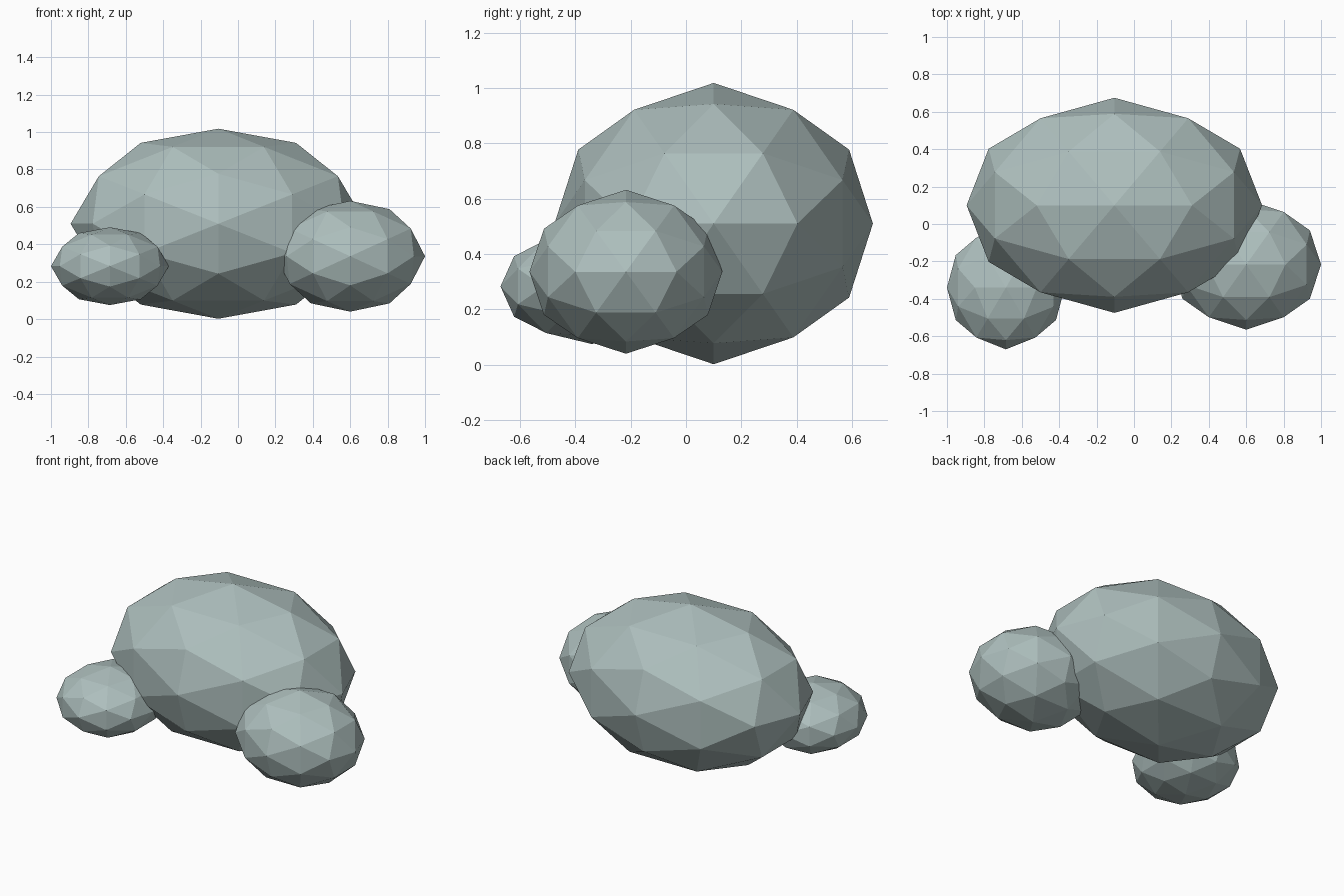
import bpy
import bmesh
from math import sqrt
from mathutils import Vector

cube = bpy.data.objects.get("Cube")
if cube:
    bpy.data.objects.remove(cube, do_unlink=True)

# Single grey-green stone colour
COLOR = (0.42, 0.52, 0.51, 1.0)
stone = bpy.data.materials.new("grey_green_stone")
stone.use_nodes = True
stone.diffuse_color = COLOR
bsdf = next(n for n in stone.node_tree.nodes if n.type == 'BSDF_PRINCIPLED')
bsdf.inputs["Base Color"].default_value = COLOR
bsdf.inputs["Roughness"].default_value = 0.9


def faceted_boulder(name, center, radii):
    """Flat-shaded ellipsoid from an axis-aligned icosahedron split once."""
    golden = (1 + sqrt(5)) / 2
    bm = bmesh.new()
    for s in (-1, 1):
        for t in (-golden, golden):
            for corner in ((s, 0, t), (0, t, s), (t, s, 0)):
                bm.verts.new(corner)
    bmesh.ops.convex_hull(bm, input=bm.verts[:])
    bmesh.ops.subdivide_edges(bm, edges=bm.edges[:], cuts=1, use_grid_fill=True)
    for v in bm.verts:
        v.co = v.co.normalized() * Vector(radii)
    bmesh.ops.recalc_face_normals(bm, faces=bm.faces[:])
    mesh = bpy.data.meshes.new(name)
    bm.to_mesh(mesh)
    bm.free()
    mesh.materials.append(stone)
    obj = bpy.data.objects.new(name, mesh)
    obj.location = center
    bpy.context.collection.objects.link(obj)
    return obj


# Large boulder with two smaller ones resting against its front
faceted_boulder("large_boulder", (-0.105, 0.1, 0.51), (0.79, 0.575, 0.508))
faceted_boulder("medium_boulder_left", (0.6, -0.217, 0.336), (0.4, 0.348, 0.296))
faceted_boulder("small_boulder_right", (-0.685, -0.34, 0.283), (0.315, 0.33, 0.208))
